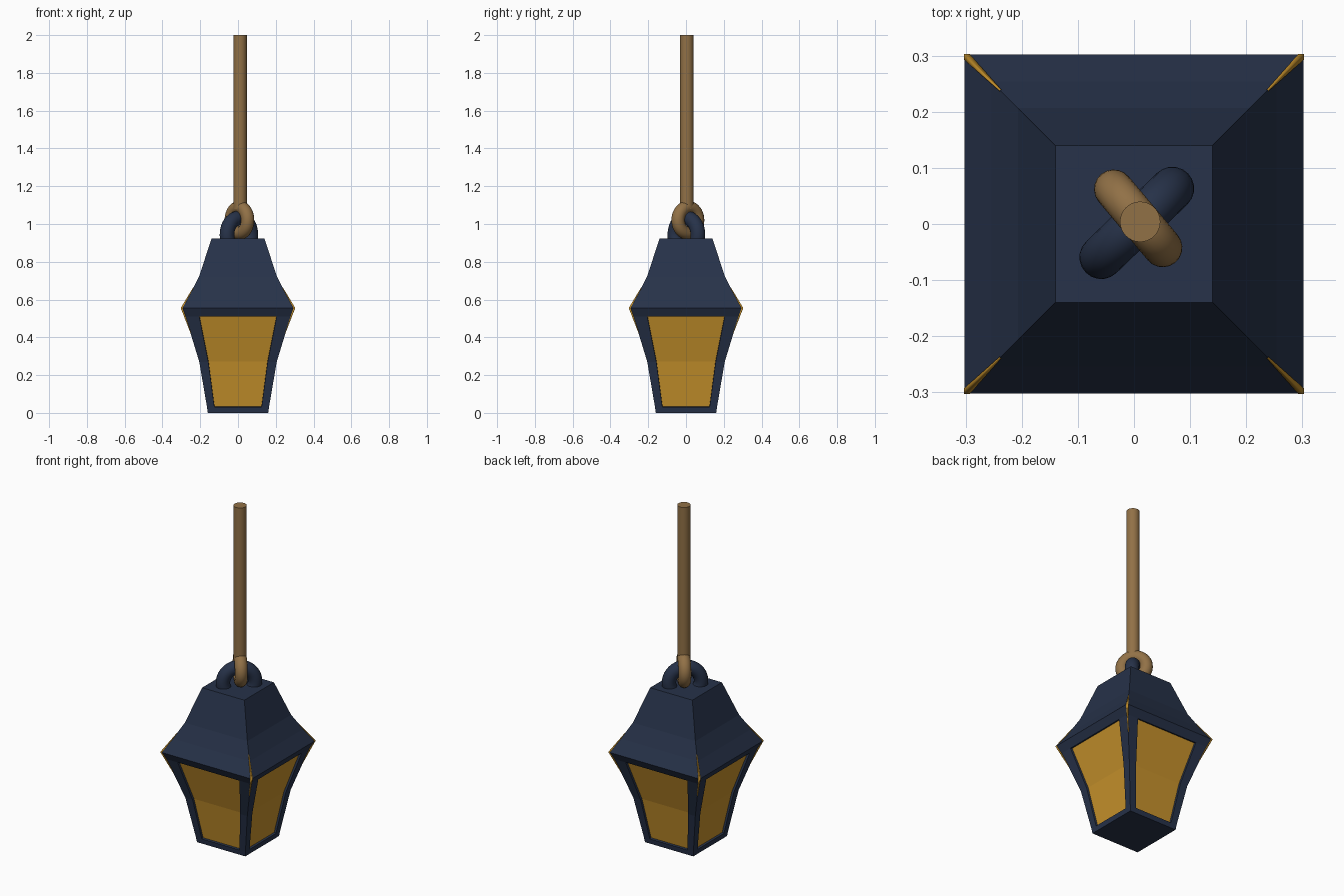
import bpy, bmesh, math
from mathutils import Matrix

if "Cube" in bpy.data.objects:
    bpy.data.objects.remove(bpy.data.objects["Cube"])


def material(name, rgb):
    m = bpy.data.materials.new(name)
    m.diffuse_color = (*rgb, 1)
    m.use_nodes = True
    m.node_tree.nodes["Principled BSDF"].inputs["Base Color"].default_value = m.diffuse_color
    return m


navy = material("navy metal", (0.02, 0.032, 0.067))
gold = material("amber glass", (0.58, 0.29, 0.025))
brown = material("brown rope", (0.285, 0.165, 0.062))


def finish(name, bm, *mats):
    mesh = bpy.data.meshes.new(name)
    bmesh.ops.recalc_face_normals(bm, faces=bm.faces)
    bm.to_mesh(mesh)
    bm.free()
    ob = bpy.data.objects.new(name, mesh)
    bpy.context.collection.objects.link(ob)
    for m in mats:
        mesh.materials.append(m)
    return ob


# Lantern body: four sides, each a grid of frame cells around a window
rows = [(0, .16, .12), (.03, .164, .125), (.27, .205, .157), (.51, .278, .205), (.555, .302, .222)]
bm = bmesh.new()
windows = []
for k in range(4):
    turn = Matrix.Rotation(k * math.pi / 2, 4, 'Z')
    grid = [[bm.verts.new(turn @ Matrix.Translation((x, -w, z)).translation)
             for x in (-w, -win, win, w)] for z, w, win in rows]
    for r in range(4):
        for c in range(3):
            f = bm.faces.new((grid[r][c], grid[r][c + 1], grid[r + 1][c + 1], grid[r + 1][c]))
            if c == 1 and r in (1, 2):
                windows.append(f)
bmesh.ops.remove_doubles(bm, verts=bm.verts, dist=1e-4)
bmesh.ops.holes_fill(bm, edges=[e for e in bm.edges if e.is_boundary], sides=0)
bmesh.ops.recalc_face_normals(bm, faces=bm.faces)
# Recessed amber panes
bmesh.ops.inset_region(bm, faces=windows, thickness=0.001, depth=-0.012)
for f in windows:
    f.material_index = 1
finish("lantern_body", bm, navy, gold)

# Roof: stacked square rings with a flat cap
bm = bmesh.new()
rings = []
for z, w in [(.555, .302), (.63, .254), (.72, .207), (.922, .14)]:
    rings.append([bm.verts.new((sx * w, sy * w, z)) for sx, sy in ((-1, -1), (1, -1), (1, 1), (-1, 1))])
for a, b in zip(rings, rings[1:]):
    for i in range(4):
        j = (i + 1) % 4
        bm.faces.new((a[i], a[j], b[j], b[i]))
bm.faces.new(rings[0])
bm.faces.new(rings[-1])
finish("roof", bm, navy)

# Thin amber slivers where the glass shows at the flared corners
for k in range(4):
    cu = bpy.data.curves.new("corner_sliver", 'CURVE')
    cu.dimensions = '3D'
    cu.bevel_depth = 0.007
    cu.bevel_resolution = 0
    s = cu.splines.new('POLY')
    s.points.add(2)
    for p, (w, z, r) in zip(s.points, [(.245, .41, .3), (.298, .555, 1), (.238, .66, .3)]):
        p.co = (w, w, z, 1)
        p.radius = r
    cu.materials.append(gold)
    ob = bpy.data.objects.new("corner_sliver", cu)
    ob.rotation_euler.z = k * math.pi / 2
    bpy.context.collection.objects.link(ob)


# Hanging rings
def ring(name, loc, angle, major, minor, mat):
    bpy.ops.mesh.primitive_torus_add(location=loc, rotation=(math.pi / 2, 0, math.radians(angle)),
                                     major_radius=major, minor_radius=minor,
                                     major_segments=40, minor_segments=20)
    ob = bpy.context.object
    ob.name = name
    ob.data.materials.append(mat)
    bpy.ops.object.shade_smooth()


ring("roof_ring", (.005, .002, .943), 44, .088, .039, navy)
ring("rope_ring", (.0075, .01, 1.02), -50, .068, .035, brown)

# Rope
bpy.ops.mesh.primitive_cylinder_add(vertices=32, radius=.036, depth=.92, location=(.011, .004, 1.54))
rope = bpy.context.object
rope.name = "rope"
rope.data.materials.append(brown)
bpy.ops.object.shade_smooth_by_angle()
